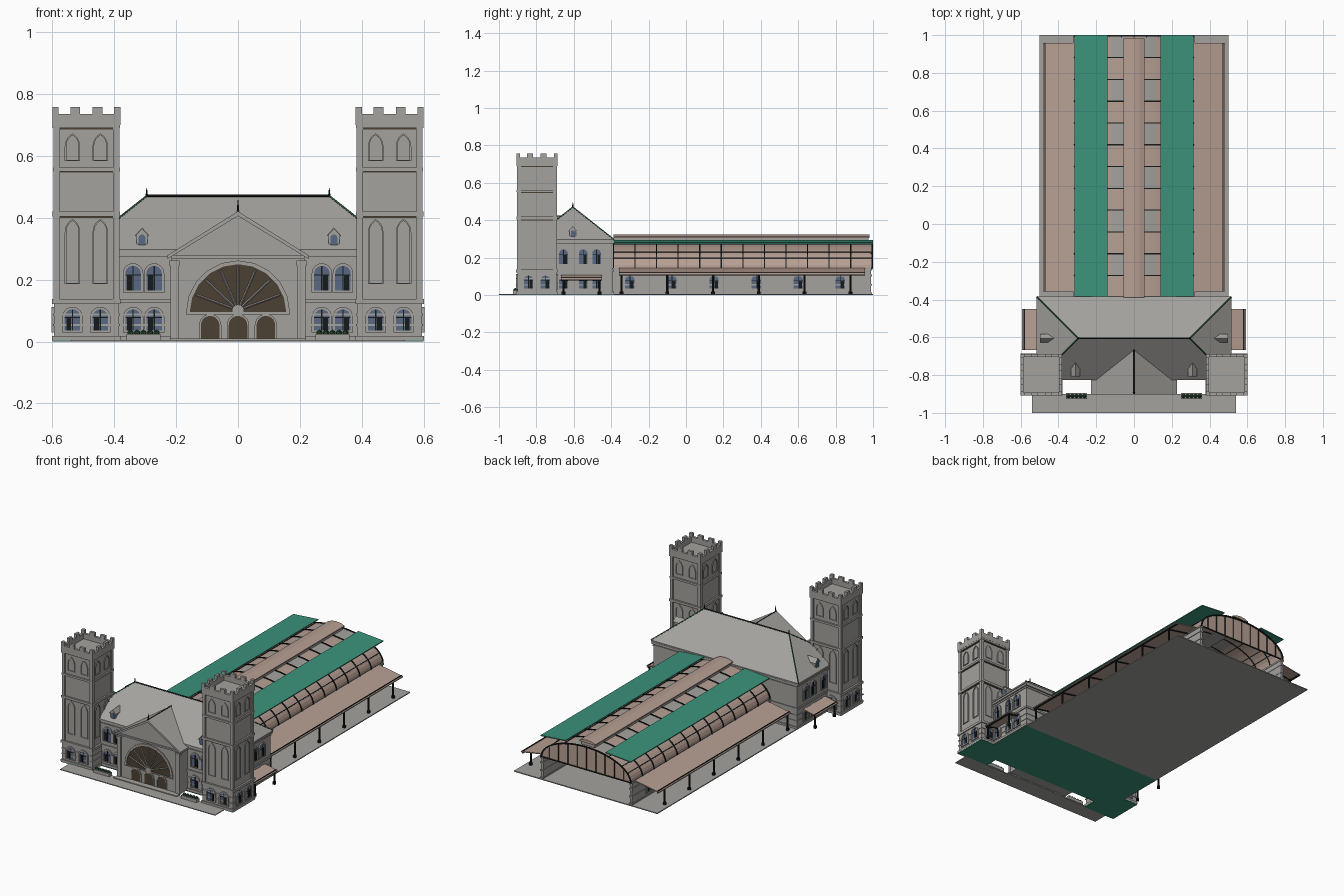
import bpy, bmesh, math
from mathutils import Vector, Matrix

cube = bpy.data.objects.get("Cube")
if cube:
    bpy.data.objects.remove(cube, do_unlink=True)


def material(name, r, g, b):
    m = bpy.data.materials.new(name)
    m.use_nodes = True
    m.diffuse_color = (r, g, b, 1)
    m.node_tree.nodes["Principled BSDF"].inputs["Base Color"].default_value = (r, g, b, 1)
    return m


STONE = material("grey stone", .37, .36, .34)
PINK = material("dusty pink glazing", .47, .345, .29)
GREEN = material("copper green", .045, .29, .2)
BROWN = material("dark brown timber", .07, .052, .033)
BLUE = material("blue glass", .1, .14, .23)
BLACK = material("black iron", .008, .01, .01)
PLANT = material("leaf green", .02, .07, .035)

UP = Vector((0, 0, 1))
FRONT, SIDE, BACK, INNER = Vector((0, -1, 0)), Vector((1, 0, 0)), Vector((0, 1, 0)), Vector((-1, 0, 0))


class Part:
    """One named object gathered from simple solids, mirrored across x if asked."""

    def __init__(self, name, *mats, mirror=True):
        self.name, self.mats, self.mirror, self.bm = name, mats, mirror, bmesh.new()

    def loop(self, pts, d, o, n):
        u = UP.cross(n)
        return [self.bm.verts.new(Vector(o) + u * a + UP * b + n * d) for a, b in pts]

    def skin(self, a, b):
        for i in range(len(a)):
            j = (i + 1) % len(a)
            self.bm.faces.new((a[i], a[j], b[j], b[i]))

    def prism(self, pts, d0, d1, o, n):
        a, b = self.loop(pts, d0, o, n), self.loop(pts, d1, o, n)
        self.bm.faces.new(a)
        self.bm.faces.new(b)
        self.skin(a, b)

    def ring(self, outer, inner, d0, d1, o, n):
        l = [self.loop(p, d, o, n) for p, d in ((outer, d0), (outer, d1), (inner, d1), (inner, d0))]
        for i in range(4):
            self.skin(l[i], l[(i + 1) % 4])

    def box(self, x0, x1, y0, y1, z0, z1):
        self.prism([(x0, z0), (x1, z0), (x1, z1), (x0, z1)], -y1, -y0, (0, 0, 0), FRONT)

    def rod(self, p, q, r, r2=None, sides=4):
        p, q = Vector(p), Vector(q)
        rot = (q - p).to_track_quat('Z', 'Y').to_matrix().to_4x4()
        bmesh.ops.create_cone(self.bm, cap_ends=True, segments=sides, radius1=r, radius2=r if r2 is None else r2,
                              depth=(q - p).length, matrix=Matrix.Translation((p + q) / 2) @ rot)

    def done(self):
        bmesh.ops.recalc_face_normals(self.bm, faces=self.bm.faces)
        me = bpy.data.meshes.new(self.name)
        self.bm.to_mesh(me)
        for m in self.mats:
            me.materials.append(m)
        ob = bpy.data.objects.new(self.name, me)
        bpy.context.collection.objects.link(ob)
        if self.mirror:
            ob.modifiers.new("Mirror", 'MIRROR')


def arch(w, z0, z1, pointed=False):
    h = w / 2
    if pointed:
        right = [(w * math.cos(a) - h, z1 + w * (math.sin(a) - .866)) for a in (i * math.pi / 15 for i in range(6))]
    else:
        right = [(h * math.cos(a), z1 + h * (math.sin(a) - 1)) for a in (i * math.pi / 10 for i in range(6))]
    return [(-h, z0), (h, z0)] + right + [(-u, v) for u, v in reversed(right[:-1])]


surrounds, glass, bars = Part("window_surrounds", STONE), Part("window_glass", BLUE), Part("window_bars", BLACK)


def window(o, n, w, z0, z1):
    surrounds.ring(arch(w + .016, z0 - .006, z1 + .008), arch(w, z0, z1), 0, .007, o, n)
    glass.prism(arch(w, z0, z1), 0, .003, o, n)
    mid = z0 + .6 * (z1 - z0)
    for a, b, c, d in ((-.002, .002, z0, z1), (-w / 2, w / 2, mid, mid + .003), (.004, w * .4, z0, mid)):
        bars.prism([(a, c), (b, c), (b, d), (a, d)], 0, .005, o, n)


# Ground, forecourt and floor under the station building
ground = Part("ground_slabs", STONE, mirror=False)
ground.box(-.5, .5, -.39, 1, 0, .006)
ground.box(-.54, .54, -1, -.9, 0, .005)
ground.box(-.22, .22, -.925, -.89, 0, .01)
ground.done()
floor = Part("building_floor", GREEN, mirror=False)
floor.box(-.5, .5, -.82, -.39, 0, .004)
for s in (-.49, .49):
    floor.box(s - .11, s + .11, -.907, -.687, 0, .004)
floor.done()

# Corner towers
TX, TY = .49, -.797
tower, trim = Part("towers", STONE), Part("tower_trim", BROWN)


def slab(part, h, z0, z1):
    part.box(TX - h, TX + h, TY - h, TY + h, z0, z1)


slab(tower, .105, .004, .13)
slab(tower, .099, .13, .7)
for h, z0, z1 in ((.111, .004, .018), (.108, .05, .056), (.108, .085, .091), (.111, .122, .138),
                  (.109, .405, .42), (.108, .55, .562), (.109, .69, .702)):
    slab(tower, h, z0, z1)
for z in (.4, .546, .686):
    slab(trim, .1025, z, z + .004)
for sx in (-1, 1):
    for sy in (-1, 1):
        x, y = TX + sx * .0965, TY + sy * .0965
        tower.box(x - .01, x + .01, y - .01, y + .01, .13, .7)
for n in (FRONT, SIDE, BACK, INNER):
    wall = Vector((TX, TY, 0)) + n * .099
    top = Vector((TX, TY, 0)) + n * .11
    tower.prism([(-.11, .7), (.11, .7), (.11, .735), (-.11, .735)], -.016, 0, top, n)
    for u, w in ((-.1, .02), (-.036, .032), (.036, .032), (.1, .02)):
        tower.prism([(u - w / 2, .735), (u + w / 2, .735), (u + w / 2, .758), (u - w / 2, .758)], -.016, 0, top, n)
    for u in (-.045, .045):
        o = wall + UP.cross(n) * u
        for z0, z1 in ((.19, .39), (.587, .667)):
            tower.ring(arch(.05, z0 - .004, z1 + .006, True), arch(.04, z0, z1, True), -.002, .005, o, n)
        if n != INNER:
            window(o + n * .006, n, .05, .036, .104)
tower.done()
trim.done()

# Main building walls with string courses
walls = Part("main_walls", STONE, mirror=False)
for e, z0, z1 in ((0, .004, .29), (.006, .004, .018), (.003, .05, .056), (.003, .085, .091),
                  (.006, .125, .137), (.004, .262, .27), (.009, .275, .29)):
    walls.box(-.5 - e, .5 + e, -.72, -.392 + e, z0, z1)
    walls.box(-.4, .4, -.812 - e, -.7, z0, z1)
walls.done()
for x in (.271, .339):
    window((x, -.812, 0), FRONT, .05, .165, .245)
    window((x, -.812, 0), FRONT, .05, .036, .104)
for y in (-.655, -.55, -.478):
    window((.5, y, 0), SIDE, .046, .165, .245)
    window((.5, y, 0), SIDE, .046, .036, .1)

# Hipped main roof
roof = Part("main_roof", STONE, mirror=False)
EX, Y0, Y1, RX, RY, EZ, RZ = .515, -.825, -.385, .295, -.605, .297, .47
roof.box(-EX, EX, Y0, Y1, .287, EZ)
v = [roof.bm.verts.new(p) for p in ((-EX, Y0, EZ), (EX, Y0, EZ), (EX, Y1, EZ), (-EX, Y1, EZ), (-RX, RY, RZ), (RX, RY, RZ))]
for f in ((0, 1, 5, 4), (1, 2, 5), (2, 3, 4, 5), (3, 0, 4), (3, 2, 1, 0)):
    roof.bm.faces.new([v[i] for i in f])
roof.done()
hips = Part("roof_hip_caps", PLANT)
for y in (Y0, Y1):
    hips.rod((RX, RY, RZ), (EX, y, EZ), .004)
hips.done()
ridge = Part("roof_ridges_and_finials", BLACK, mirror=False)
ridge.rod((-RX, RY, RZ), (RX, RY, RZ), .005)
ridge.rod((0, -.9, .421), (0, -.665, .421), .004)
for x, y, z in ((RX, RY, RZ), (-RX, RY, RZ), (0, -.893, .42)):
    ridge.rod((x, y, z), (x, y, z + .026 + (.012 if x == 0 else 0)), .005, .001, 6)
ridge.done()

# Dormers on the front and side slopes
dormers = Part("dormers", STONE)
for o, n in (((.31, -.802, 0), FRONT), ((.492, RY, 0), SIDE)):
    dormers.prism([(-.018, .3), (.018, .3), (.018, .345), (0, .365), (-.018, .345)], -.075, 0, o, n)
    for s in (-1, 1):
        dormers.prism([(0, .364), (s * .023, .339), (s * .023, .343), (0, .369)], -.08, .005, o, n)
    glass.prism(arch(.022, .31, .346), 0, .004, o, n)
dormers.done()

# Entrance gable
porch = Part("entrance_gable", STONE, mirror=False)
porch.prism([(-.215, .004), (.215, .004), (.215, .275), (0, .408), (-.215, .275)], -.22, 0, (0, -.885, 0), FRONT)
for s in (-1, 1):
    porch.prism([(0, .406), (s * .228, .267), (s * .228, .279), (0, .421)], -.235, .017, (0, -.885, 0), FRONT)
    porch.box(s * .205 - .013, s * .205 + .013, -.896, -.88, .004, .25)
    porch.box(s * .205 - .016, s * .205 + .016, -.899, -.88, .245, .262)
porch.box(-.215, .215, -.892, -.88, .268, .278)
face = (0, -.885, 0)
porch.ring(arch(.336, .088, .262), arch(.312, .095, .25), -.002, .007, face, FRONT)
for i in range(1, 8):
    a = i * math.pi / 8
    porch.rod((.02 * math.cos(a), -.889, .1 + .02 * math.sin(a)),
              (.147 * math.cos(a), -.889, .095 + .147 * math.sin(a)), .0035)
porch.rod((0, -.886, .1), (0, -.893, .1), .02, sides=12)
doors = Part("fan_window_and_doors", BROWN, mirror=False)
doors.prism(arch(.312, .095, .25), 0, .003, face, FRONT)
for x in (-.09, 0, .09):
    o = (x, -.885, 0)
    doors.prism(arch(.06, .01, .083), 0, .003, o, FRONT)
    porch.ring(arch(.072, .005, .089), arch(.06, .01, .083), -.002, .006, o, FRONT)
porch.done()
doors.done()

# Planters beside the entrance
planter, plants = Part("planters", STONE), Part("planter_shrubs", PLANT)
planter.box(.25, .36, -.926, -.896, .004, .024)
for i in range(5):
    bmesh.ops.create_icosphere(plants.bm, subdivisions=1, radius=.012,
                               matrix=Matrix.Translation((.263 + i * .021, -.911, .027)))
planter.done()
plants.done()

# Side porches and long platform canopies
canopy, iron = Part("canopies", PINK), Part("canopy_ironwork", BLACK)
for x0, x1, y0, y1, z0, z1, posts in ((.505, .592, -.667, -.45, .108, .09, 2), (.318, .482, -.357, .957, .145, .117, 6)):
    canopy.prism([(x0, z0 - .006), (x1, z1 - .006), (x1, z1), (x0, z0)], -y1, -y0, (0, 0, 0), FRONT)
    iron.box(x1 - .014, x1 - .008, y0, y1, z1 - .012, z1 + .005)
    for i in range(posts):
        y = y0 + .012 + (y1 - y0 - .09 if posts > 2 else y1 - y0 - .024) * i / (posts - 1)
        iron.rod((x1 - .015, y, .004), (x1 - .015, y, z1 - .005), .006, sides=8)
        iron.rod((x1 - .015, y, .004), (x1 - .015, y, .02), .01, sides=8)
        iron.rod((x0, y, z0 - .01), (x1 - .01, y, z1 - .01), .004)
canopy.done()
iron.done()

# Train shed side walls
shed = Part("shed_walls", STONE)
shed.box(.302, .318, -.395, .99, .004, .145)
for z in (.004, .05, .1, .132):
    shed.box(.3, .322, -.395, .995, z, z + .01)
shed.done()
for i in range(6):
    window((.318, -.3 + .225 * i, 0), SIDE, .05, .034, .104)

# Arched shed roof: glazed bays, iron ribs and purlins
SEG, BAYS, START, END = 24, 12, -.388, .996
bay = (END - START) / BAYS


def curve(grow=0):
    return [((.312 + grow) * math.cos(math.pi * i / SEG), .142 + (.145 + grow) * math.sin(math.pi * i / SEG)) for i in range(SEG + 1)]


vault = Part("shed_vault_glazing", PINK, STONE, mirror=False)
arc = curve()
grid = [[vault.bm.verts.new((x, START + bay * j, z)) for x, z in arc] for j in range(BAYS + 1)]
for j in range(BAYS):
    for i in range(SEG):
        f = vault.bm.faces.new((grid[j][i], grid[j][i + 1], grid[j + 1][i + 1], grid[j + 1][i]))
        skylight = .04 < abs(f.calc_center_median().x) < .11
        f.material_index = int(skylight and j % 2 == 1)
vault.done()
ribs = Part("shed_ribs", BLACK, mirror=False)
hoop = curve(.005) + curve(-.003)[::-1]
for j in range(BAYS + 1):
    ribs.prism(hoop, -.003, .003, (0, START + bay * j, 0), FRONT)
for i in (0, 3, 5, 8, 16, 19, 21, 24):
    ribs.rod((arc[i][0], START, arc[i][1]), (arc[i][0], END, arc[i][1]), .004)
ribs.done()

# Glazed end screen of the shed
screen = Part("shed_end_screen", PINK, mirror=False)
screen.prism(arc, 0, .004, (0, .987, 0), BACK)
screen.done()
mullions = Part("end_screen_mullions", BLACK, mirror=False)
mullions.rod((-.312, .99, .142), (.312, .99, .142), .005)
for i in range(-4, 5):
    x = i * .065
    mullions.rod((x, .99, .142), (x, .99, .142 + .145 * math.sqrt(1 - (x / .312) ** 2)), .004)
mullions.done()

# Green roof panels and raised central monitor
panels = Part("shed_green_roofs", GREEN)
panels.prism([(.14, .288), (.314, .274), (.314, .28), (.14, .294)], -1, .388, (0, 0, 0), FRONT)
panels.done()
monitor = Part("shed_monitor_sides", STONE, mirror=False)
monitor.box(-.045, .045, START, .975, .28, .312)
monitor.done()
cap = Part("shed_monitor_roof", PINK, mirror=False)
cap.prism([(-.056, .306), (.056, .306), (.056, .312), (.03, .321), (0, .325), (-.03, .321), (-.056, .312)],
          -.982, .388, (0, 0, 0), FRONT)
cap.done()

for part in (surrounds, glass, bars):
    part.done()
